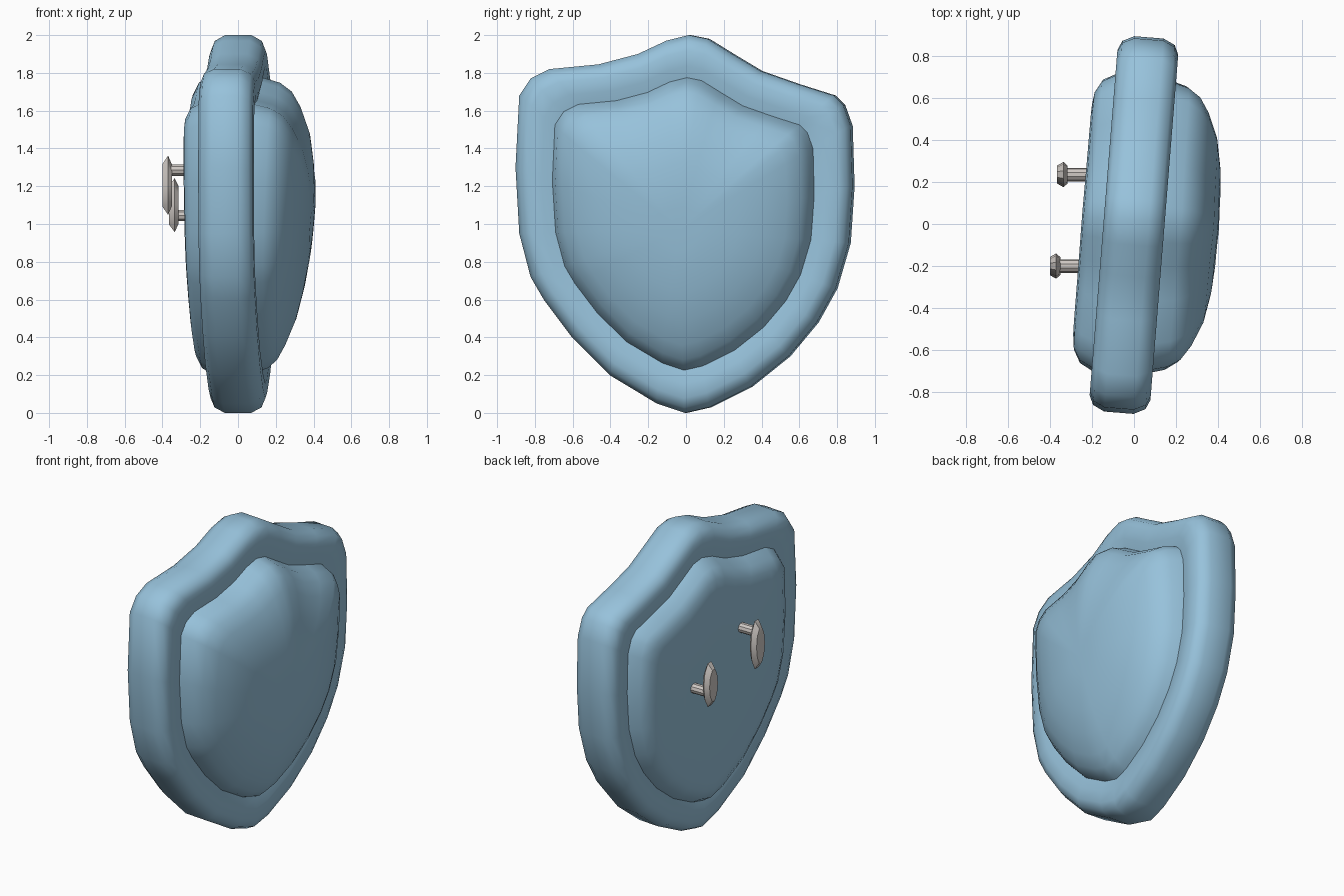
import bpy
import bmesh
import math
from mathutils import Matrix, Vector

cube = bpy.data.objects.get("Cube")
if cube:
    bpy.data.objects.remove(cube, do_unlink=True)


def make_material(name, colour):
    mat = bpy.data.materials.new(name)
    mat.use_nodes = True
    mat.diffuse_color = (*colour, 1)
    mat.node_tree.nodes["Principled BSDF"].inputs["Base Color"].default_value = (*colour, 1)
    return mat


def finish(name, bm, mat, angle):
    bmesh.ops.recalc_face_normals(bm, faces=bm.faces)
    mesh = bpy.data.meshes.new(name)
    bm.to_mesh(mesh)
    bm.free()
    mesh.materials.append(mat)
    obj = bpy.data.objects.new(name, mesh)
    bpy.context.collection.objects.link(obj)
    bpy.ops.object.select_all(action='DESELECT')
    obj.select_set(True)
    bpy.context.view_layer.objects.active = obj
    bpy.ops.object.shade_smooth_by_angle(angle=math.radians(angle))
    return obj


blue = make_material("soft blue", (0.31, 0.54, 0.71))
grey = make_material("warm grey", (0.62, 0.58, 0.55))

# Shield outline as (y, z), clockwise from the top point
OUTLINE = [
    (0.02, 2.0), (0.12, 1.98), (0.25, 1.9), (0.4, 1.81), (0.6, 1.74),
    (0.79, 1.68), (0.84, 1.63), (0.88, 1.52), (0.89, 1.2), (0.87, 0.9),
    (0.8, 0.66), (0.7, 0.48), (0.55, 0.3), (0.35, 0.14), (0.13, 0.03),
    (0, 0), (-0.15, 0.05), (-0.4, 0.2), (-0.6, 0.4), (-0.75, 0.6),
    (-0.82, 0.72), (-0.88, 0.95), (-0.9, 1.3), (-0.88, 1.68),
    (-0.82, 1.77), (-0.72, 1.82), (-0.46, 1.845), (-0.25, 1.9), (-0.1, 1.97)]
MIDDLE = 0.97
TURN = Matrix.Rotation(math.radians(-4.6), 4, 'Z')


def loft(profile, lean):
    """Skin scaled copies of the outline; profile holds (depth, scale)."""
    bm = bmesh.new()
    rings = []
    for depth, scale in profile:
        ring = []
        for y, z in OUTLINE:
            z = MIDDLE + (z - MIDDLE) * scale
            # Raised panels stand prouder near the top than the bottom
            x = depth * (1 + lean * (z - MIDDLE))
            ring.append(bm.verts.new(TURN @ Vector((x, y * scale, z))))
        rings.append(ring)
    n = len(OUTLINE)
    for a, b in zip(rings, rings[1:]):
        for i in range(n):
            j = (i + 1) % n
            bm.faces.new((a[i], a[j], b[j], b[i]))
    for ring, depth in ((rings[0], profile[0][0]), (rings[-1], profile[-1][0])):
        tip = bm.verts.new(TURN @ Vector((depth, 0, MIDDLE)))
        for i in range(n):
            bm.faces.new((ring[i], ring[(i + 1) % n], tip))
    return bm


# Thick rounded rim
rim = [(0.12, 0.7), (0.13, 0.78), (0.145, 0.84), (0.145, 0.92), (0.125, 0.97),
       (0.07, 1)]
finish("shield_rim", loft(rim + [(-x, s) for x, s in reversed(rim)], 0), blue, 70)

# Domed front panel
dome = [(0.39, 0.12), (0.385, 0.22), (0.37, 0.35), (0.34, 0.5), (0.29, 0.63),
        (0.245, 0.71), (0.19, 0.755), (0.1, 0.785)]
finish("domed_panel", loft(dome, 0.22), blue, 70)

# Flat raised backing
back = [(-0.24, 0.3), (-0.24, 0.62), (-0.232, 0.69), (-0.2, 0.755), (-0.1, 0.815)]
finish("backing_panel", loft(back, 0.06), blue, 70)


# Pegs with long flattened heads on the back
def peg(name, x, y, shaft_z, head_z, height):
    sideways = Matrix.Rotation(math.radians(-90), 4, 'Y')
    bm = bmesh.new()
    shaft_end = x + 0.025
    length = shaft_end + 0.18
    bmesh.ops.create_cone(
        bm, cap_ends=True, segments=10, radius1=0.032, radius2=0.032, depth=abs(length),
        matrix=Matrix.Translation(((shaft_end - 0.18) / 2, y, shaft_z)) @ sideways)
    stretch = Matrix.Diagonal((1, 0.06, height / 2, 1))
    for offset, r1, r2, depth in ((0.015, 1, 0.72, 0.03), (0.04, 0.7, 1, 0.02)):
        bmesh.ops.create_cone(
            bm, cap_ends=True, segments=10, radius1=r1, radius2=r2, depth=depth,
            matrix=Matrix.Translation((x + offset, y, head_z)) @ stretch @ sideways)
    finish(name, bm, grey, 35)


peg("upper_peg", -0.4, -0.2, 1.285, 1.205, 0.33)
peg("lower_peg", -0.365, 0.235, 1.045, 1.1, 0.3)
